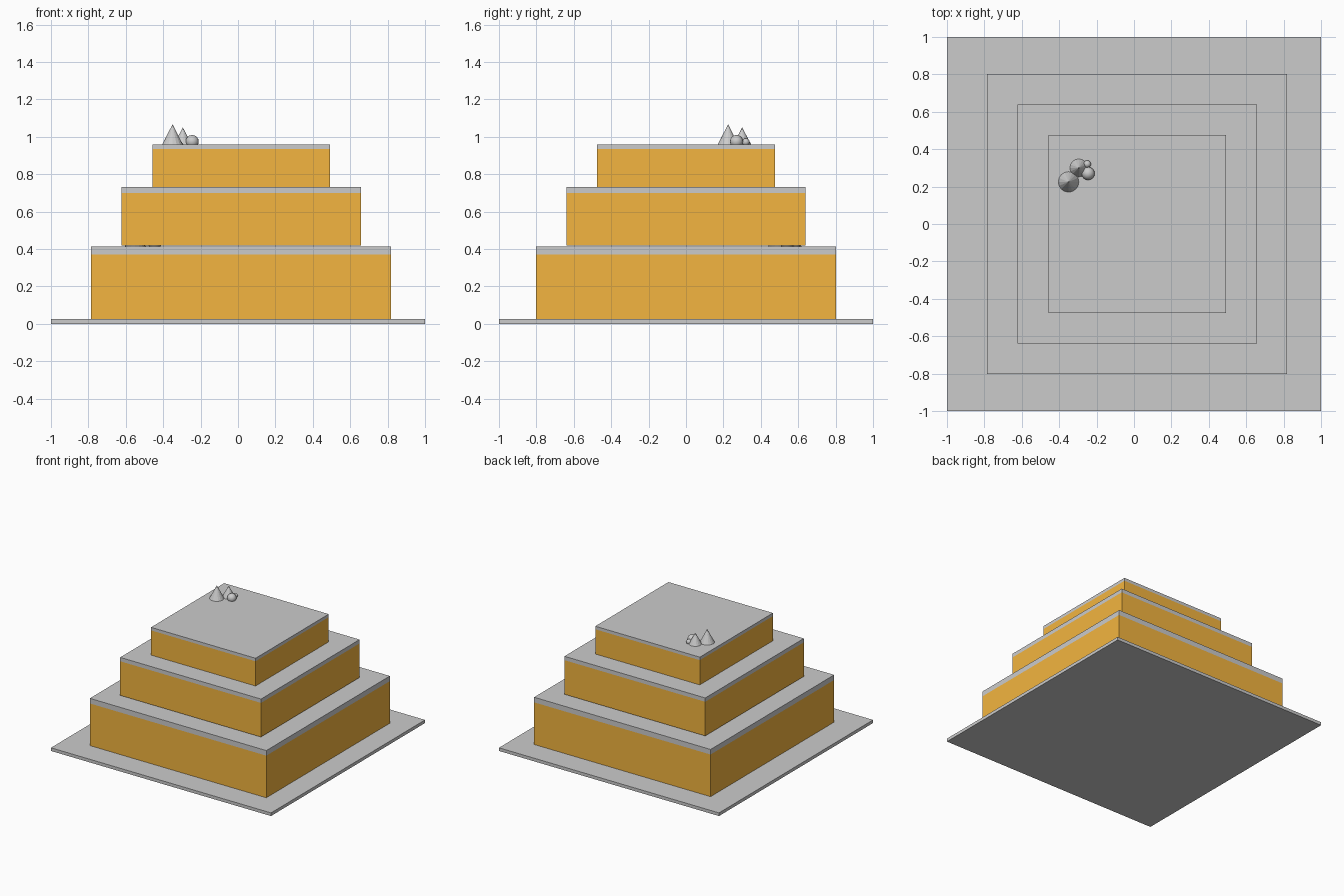
import bpy

if "Cube" in bpy.data.objects:
    bpy.data.objects.remove(bpy.data.objects["Cube"])

orange = bpy.data.materials.new("orange_side")
orange.diffuse_color = (0.9, 0.46, 0.05, 1)
orange.use_nodes = True
orange.node_tree.nodes["Principled BSDF"].inputs["Base Color"].default_value = orange.diffuse_color


def box(name, cx, width, z0, z1, mat=None):
    bpy.ops.mesh.primitive_cube_add(size=1, location=(cx, 0, (z0 + z1) / 2))
    ob = bpy.context.object
    ob.name = name
    ob.scale = (width, width, z1 - z0)
    bpy.ops.object.transform_apply(location=False, rotation=False, scale=True)
    if mat:
        ob.data.materials.append(mat)


def cone(name, x, y, z, r, h):
    bpy.ops.mesh.primitive_cone_add(vertices=16, radius1=r, depth=h,
                                    location=(x, y, z + h / 2))
    bpy.context.object.name = name


def ball(name, x, y, z, r):
    bpy.ops.mesh.primitive_uv_sphere_add(segments=16, ring_count=8, radius=r,
                                         location=(x, y, z))
    bpy.context.object.name = name
    bpy.ops.object.shade_smooth()


def tree_cluster(name, x, y, z):
    cone(name + "_tall_tree", x, y, z, 0.055, 0.107)
    cone(name + "_short_tree", x + 0.055, y + 0.075, z, 0.048, 0.09)
    ball(name + "_bush", x + 0.105, y + 0.045, z + 0.015, 0.035)
    ball(name + "_small_bush", x + 0.1, y + 0.095, z + 0.012, 0.02)


# Ground slab
box("base_plate", 0, 2.0, 0, 0.026)

# Stepped tiers: orange wall with a grey cap of the same width
tiers = [("lower", 1.604, 0.026, 0.372, 0.414),
         ("middle", 1.28, 0.42, 0.70, 0.732),
         ("upper", 0.95, 0.732, 0.935, 0.96)]
for name, width, z0, z1, z2 in tiers:
    box(name + "_wall", 0.017, width, z0, z1, orange)
    box(name + "_cap", 0.017, width, z1, z2)

# Planting on the top terrace and the group tucked under the middle tier
tree_cluster("top", -0.35, 0.225, 0.96)
tree_cluster("terrace", -0.55, 0.495, 0.414)
